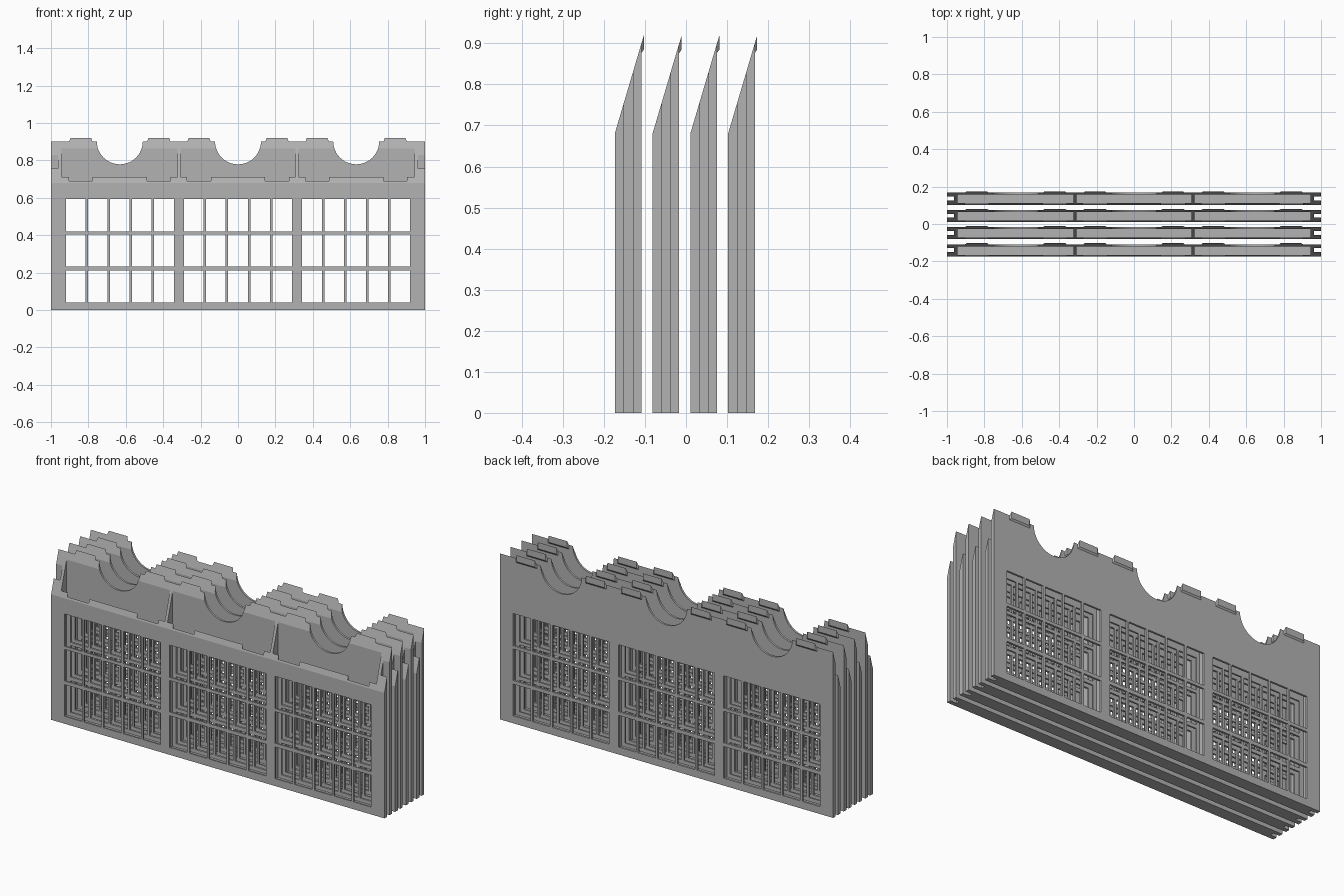
import bpy, bmesh, math
from mathutils import Vector

cube = bpy.data.objects.get("Cube")
if cube:
    bpy.data.objects.remove(cube, do_unlink=True)

DEPTH, PITCH, START = 0.065, 0.092, -0.1735
LOW, HIGH = 0.68, 0.90          # front and back height of the slanted top
FRONT_WALL, BACK_WALL = 0.009, 0.011
BAYS = (-0.632, 0, 0.632)
TAB_IN, TAB_OUT = 0.145, 0.272  # tab span either side of a bay centre

grey = bpy.data.materials.new("plain_grey")
grey.use_nodes = True
grey.diffuse_color = (0.45, 0.45, 0.45, 1)
grey.node_tree.nodes["Principled BSDF"].inputs["Base Color"].default_value = grey.diffuse_color


def prism(bm, profile, x0, x1, taper=0):
    """Extrude a (y, z) profile along x; taper narrows the points past the first two."""
    ends = []
    for x, sign in ((x0, 1), (x1, -1)):
        ends.append([bm.verts.new((x + sign * (taper if i > 1 else 0), y, z))
                     for i, (y, z) in enumerate(profile)])
    a, b = ends
    bm.faces.new(a)
    bm.faces.new(b[::-1])
    for i in range(len(a)):
        j = (i + 1) % len(a)
        bm.faces.new((a[j], a[i], b[i], b[j]))


def box(bm, x0, x1, y0, y1, z0, z1):
    prism(bm, [(y0, z0), (y1, z0), (y1, z1), (y0, z1)], x0, x1)


def arch(bm, x, z, radius):
    """Round bar along y that cuts a hand hole."""
    ring = [(x + radius * math.cos(a), z + radius * math.sin(a))
            for a in (2 * math.pi * i / 48 for i in range(48))]
    face = bm.faces.new([bm.verts.new((px, -0.1, pz)) for px, pz in ring])
    out = bmesh.ops.extrude_face_region(bm, geom=[face])["geom"]
    bmesh.ops.translate(bm, vec=Vector((0, 0.3, 0)),
                        verts=[v for v in out if isinstance(v, bmesh.types.BMVert)])


def make(name, bm):
    bmesh.ops.recalc_face_normals(bm, faces=bm.faces[:])
    mesh = bpy.data.meshes.new(name)
    bm.to_mesh(mesh)
    bm.free()
    mesh.materials.append(grey)
    obj = bpy.data.objects.new(name, mesh)
    bpy.context.scene.collection.objects.link(obj)
    return obj


# Solid body with slanted top
bm = bmesh.new()
prism(bm, [(0, 0), (DEPTH, 0), (DEPTH, HIGH), (0, LOW)], -1, 1)
body = make("rack_1", bm)

cutters = []
# Three open pockets, leaving dividers, end posts and floor
bm = bmesh.new()
for x0, x1 in ((-0.945, -0.324), (-0.308, 0.308), (0.324, 0.945)):
    box(bm, x0, x1, FRONT_WALL, DEPTH - BACK_WALL, 0.02, 1.2)
cutters.append(make("pocket_cutter", bm))

# Window grid through front and back walls
bm = bmesh.new()
for bay in BAYS:
    for col in range(5):
        x = bay + (col - 2) * 0.118
        for z0, z1 in ((0.04, 0.212), (0.232, 0.403), (0.42, 0.595)):
            box(bm, x - 0.0525, x + 0.0525, -0.1, 0.2, z0, z1)
cutters.append(make("window_cutter", bm))

# Round hand holes
bm = bmesh.new()
for bay in BAYS:
    arch(bm, bay, 0.902, 0.123)
cutters.append(make("arch_cutter", bm))

# End grooves
bm = bmesh.new()
for x0, x1 in ((-1.1, -0.962), (0.962, 1.1)):
    box(bm, x0, x1, 0.023, 0.044, -0.1, 1.2)
cutters.append(make("groove_cutter", bm))

# Shallow recesses inside the front lip that receive the tabs
bm = bmesh.new()
for bay in BAYS:
    for side in (-1, 1):
        x0, x1 = sorted((bay + side * TAB_IN, bay + side * TAB_OUT))
        box(bm, x0, x1, 0.003, FRONT_WALL + 0.005, 0.66, 1.2)
cutters.append(make("recess_cutter", bm))

for cutter in cutters:
    cutter.hide_render = True
    mod = body.modifiers.new(cutter.name, "BOOLEAN")
    mod.operation = "DIFFERENCE"
    mod.solver = "EXACT"
    mod.object = cutter
bpy.context.view_layer.update()
result = bpy.data.meshes.new_from_object(
    body.evaluated_get(bpy.context.evaluated_depsgraph_get()))
body.modifiers.clear()
body.data = result
for cutter in cutters:
    bpy.data.objects.remove(cutter, do_unlink=True)

# Tabs on the back of the top edge
bm = bmesh.new()
for bay in BAYS:
    for side in (-1, 1):
        x0, x1 = sorted((bay + side * TAB_IN, bay + side * TAB_OUT))
        prism(bm, [(DEPTH - 0.001, HIGH - 0.004), (DEPTH - 0.001, 0.875),
                   (DEPTH + 0.006, 0.885), (DEPTH + 0.006, 0.92)], x0, x1, 0.008)
tabs = make("tabs_1", bm)

# Four identical racks in a row
for i in range(4):
    for part, base in ((body, "rack"), (tabs, "tabs")):
        obj = part
        if i:
            obj = bpy.data.objects.new(f"{base}_{i + 1}", part.data)
            bpy.context.scene.collection.objects.link(obj)
        obj.location.y = START + i * PITCH
